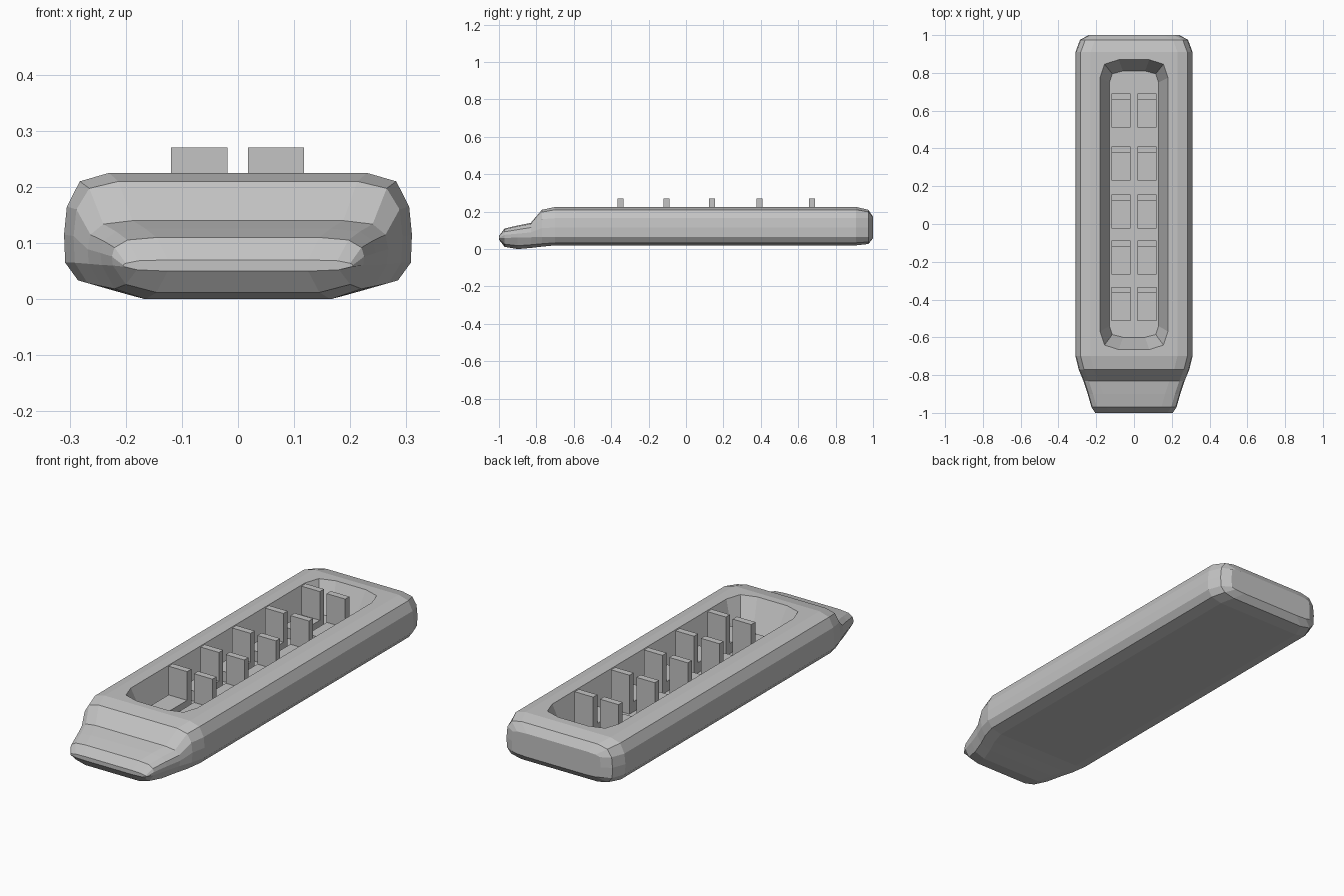
import bpy
import bmesh

cube = bpy.data.objects.get("Cube")
if cube:
    bpy.data.objects.remove(cube, do_unlink=True)

grey = bpy.data.materials.new("plain_grey")
grey.use_nodes = True
colour = (0.55, 0.55, 0.55, 1)
grey.diffuse_color = colour
grey.node_tree.nodes["Principled BSDF"].inputs["Base Color"].default_value = colour


def loft(name, rings):
    """Skin a list of equal-length closed rings and cap both ends."""
    bm = bmesh.new()
    loops = [[bm.verts.new(p) for p in ring] for ring in rings]
    n = len(loops[0])
    for a, b in zip(loops, loops[1:]):
        for i in range(n):
            j = (i + 1) % n
            bm.faces.new((a[i], a[j], b[j], b[i]))
    bm.faces.new(loops[0])
    bm.faces.new(loops[-1])
    bmesh.ops.recalc_face_normals(bm, faces=bm.faces)
    mesh = bpy.data.meshes.new(name)
    bm.to_mesh(mesh)
    bm.free()
    mesh.materials.append(grey)
    obj = bpy.data.objects.new(name, mesh)
    bpy.context.collection.objects.link(obj)
    return obj


def section(y, hw, zb, zw, zs, zt):
    """Symmetric rounded hull section: half width, bottom, waist, shoulder, top."""
    half = [(hw - 0.08, zb), (hw - 0.025, zb + 0.3 * (zw - zb)), (hw - 0.002, zw),
            (hw, (zw + zs) / 2), (hw - 0.005, zs),
            (hw - 0.028, zs + 0.75 * (zt - zs)), (hw - 0.08, zt)]
    return [(x, y, z) for x, z in half] + [(-x, y, z) for x, z in reversed(half)]


def box(name, x0, x1, y0, y1, z0, z1):
    return loft(name, [[(x0, y0, z), (x1, y0, z), (x1, y1, z), (x0, y1, z)]
                       for z in (z0, z1)])


# Hull, from the low nose to the blunt stern
body = loft("body", [section(*s) for s in (
    (-1.00, 0.205, 0.050, 0.058, 0.064, 0.070),
    (-0.97, 0.225, 0.012, 0.060, 0.092, 0.110),
    (-0.90, 0.245, 0.000, 0.061, 0.104, 0.126),
    (-0.83, 0.268, 0.006, 0.063, 0.115, 0.140),
    (-0.77, 0.293, 0.013, 0.065, 0.160, 0.210),
    (-0.70, 0.310, 0.020, 0.065, 0.165, 0.225),
    (0.91, 0.310, 0.020, 0.065, 0.165, 0.225),
    (0.975, 0.286, 0.027, 0.065, 0.165, 0.210),
    (1.00, 0.240, 0.058, 0.066, 0.163, 0.172))])


def pit_outline(z, w, y0, y1, c):
    """Long outline with two-step chamfered corners."""
    right = [(w * 0.45, y0), (w - c * 0.3, y0 + c * 0.3), (w, y0 + c * 1.2),
             (w, y1 - c * 1.2), (w - c * 0.3, y1 - c * 0.3), (w * 0.45, y1)]
    return [(x, y, z) for x, y in right] + [(-x, y, z) for x, y in reversed(right)]


# Sloping-sided seating well
cutter = loft("well_cutter", [pit_outline(0.08, 0.13, -0.60, 0.81, 0.05),
                              pit_outline(0.225, 0.18, -0.665, 0.87, 0.08),
                              pit_outline(0.30, 0.18, -0.665, 0.87, 0.08)])
cutter.hide_render = True
cut = body.modifiers.new("well", "BOOLEAN")
cut.operation = "DIFFERENCE"
cut.solver = "EXACT"
cut.object = cutter
bpy.context.view_layer.objects.active = body
bpy.ops.object.modifier_apply(modifier="well")
bpy.data.objects.remove(cutter, do_unlink=True)

# Five rows of paired seats
for row, back in enumerate((-0.333, -0.088, 0.156, 0.41, 0.69), 1):
    for side, x in (("right", -0.119), ("left", 0.018)):
        box(f"seat_back_{side}_{row}", x, x + 0.1, back - 0.032, back, 0.078, 0.27)
        box(f"seat_cushion_{side}_{row}", x, x + 0.1, back - 0.18, back - 0.032,
            0.078, 0.13)
